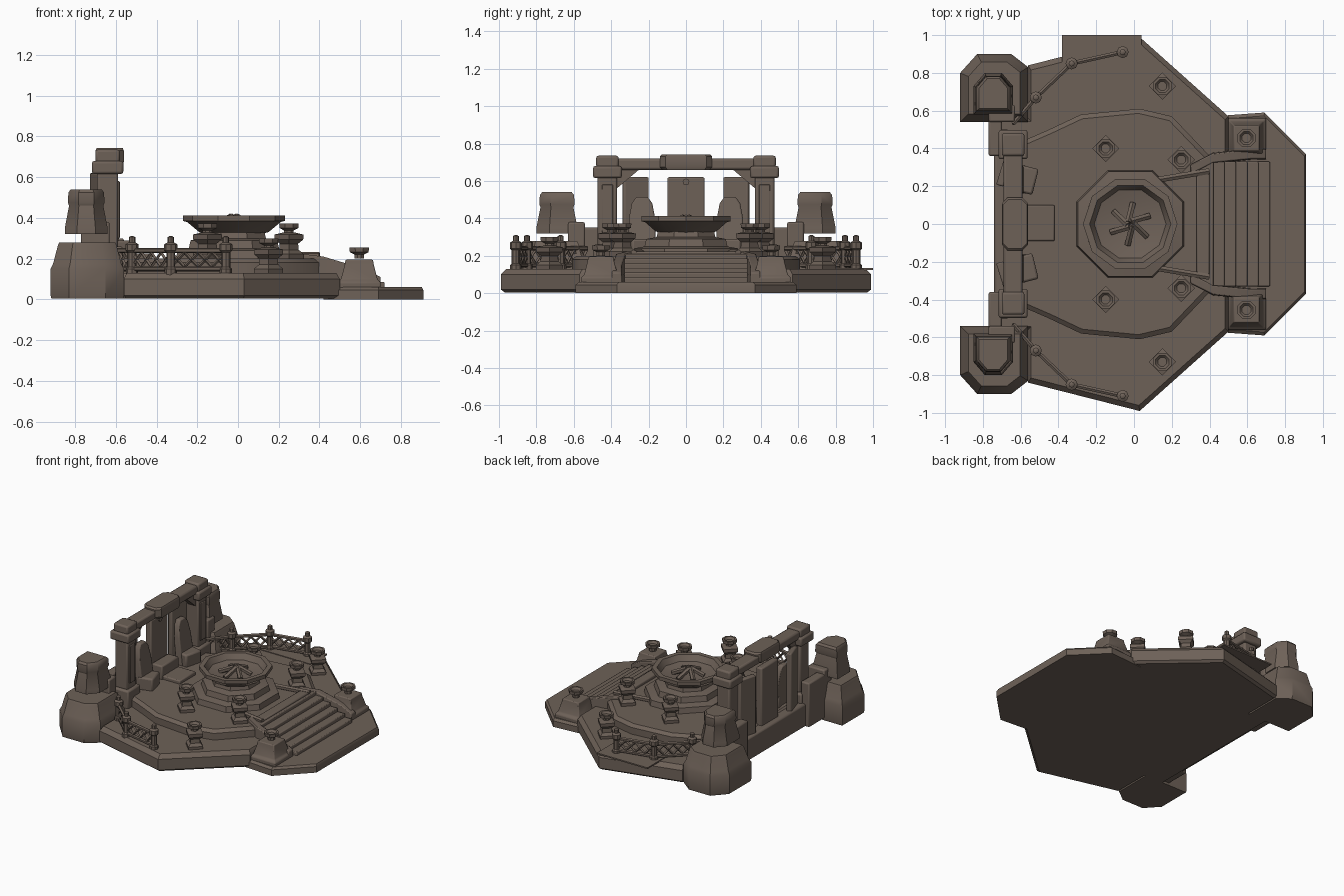
import bpy, bmesh, math
from mathutils import Vector, Matrix

if "Cube" in bpy.data.objects:
    bpy.data.objects.remove(bpy.data.objects["Cube"], do_unlink=True)

stone = bpy.data.materials.new("brown stone")
stone.use_nodes = True
COL = (0.155, 0.12, 0.097, 1)
stone.diffuse_color = COL
stone.node_tree.nodes["Principled BSDF"].inputs["Base Color"].default_value = COL
stone.node_tree.nodes["Principled BSDF"].inputs["Roughness"].default_value = 0.9


def finish(name, bm, bevel=0.0):
    """Turn a bmesh into a stone object with softened edges."""
    bmesh.ops.recalc_face_normals(bm, faces=bm.faces)
    me = bpy.data.meshes.new(name)
    bm.to_mesh(me)
    bm.free()
    me.materials.append(stone)
    ob = bpy.data.objects.new(name, me)
    bpy.context.collection.objects.link(ob)
    if bevel:
        m = ob.modifiers.new("bevel", "BEVEL")
        m.width, m.segments, m.limit_method = bevel, 2, "ANGLE"
    bpy.ops.object.select_all(action="DESELECT")
    ob.select_set(True)
    bpy.context.view_layer.objects.active = ob
    bpy.ops.object.shade_smooth_by_angle(angle=math.radians(35))
    return ob


def stack(name, rings, bevel=0.0):
    """Skin a list of equal-length point rings and cap both ends."""
    bm = bmesh.new()
    loops = [[bm.verts.new(p) for p in r] for r in rings]
    n = len(loops[0])
    for a, b in zip(loops, loops[1:]):
        for i in range(n):
            j = (i + 1) % n
            bm.faces.new((a[i], a[j], b[j], b[i]))
    bm.faces.new(loops[0])
    bm.faces.new(loops[-1])
    return finish(name, bm, bevel)


def tiers(name, outline, levels, bevel=0.0):
    """Outline raised through (height, scale) levels about its middle."""
    cx = (min(p[0] for p in outline) + max(p[0] for p in outline)) / 2
    cy = (min(p[1] for p in outline) + max(p[1] for p in outline)) / 2
    return stack(name, [[(cx + (x - cx) * s, cy + (y - cy) * s, z) for x, y in outline]
                        for z, s in levels], bevel)


def lathe(name, x, y, z, profile, sides, turn=0.0):
    return stack(name, [[(x + r * math.cos(turn + math.tau * i / sides),
                          y + r * math.sin(turn + math.tau * i / sides), z + h)
                         for i in range(sides)] for r, h in profile])


def box(name, x, y, z, bevel=0.008, turn=0.0):
    """Box from (min, max) ranges, optionally turned about its own vertical."""
    bm = bmesh.new()
    bmesh.ops.create_cube(bm, size=1)
    mid = Vector([(a + b) / 2 for a, b in (x, y, z)])
    size = [abs(b - a) for a, b in (x, y, z)]
    bm.transform(Matrix.Translation(mid) @ Matrix.Rotation(turn, 4, "Z")
                 @ Matrix.Diagonal((*size, 1)))
    return finish(name, bm, bevel)


def beam(name, a, b, r, sides=6):
    a, b = Vector(a), Vector(b)
    bm = bmesh.new()
    bmesh.ops.create_cone(bm, cap_ends=True, segments=sides, radius1=r, radius2=r,
                          depth=(b - a).length)
    bm.transform(Matrix.Translation((a + b) / 2)
                 @ (b - a).to_track_quat("Z", "Y").to_matrix().to_4x4())
    return finish(name, bm)


def both(half):
    return half + [(x, -y) for x, y in reversed(half)]


def side(y0, y1, s):
    return tuple(sorted((y0 * s, y1 * s)))


# Ground platform, raised terrace and entry slab
tiers("platform", both([(-.72, .56), (-.56, .56), (-.56, .84), (.03, .99), (.5, .57)]),
      [(.005, .98), (.02, 1), (.1, 1), (.13, .97)])
tiers("terrace", both([(-.68, .4), (-.45, .5), (-.28, .58), (.03, .61), (.2, .57), (.42, .34)]),
      [(.12, 1), (.18, 1), (.2, .96)])
tiers("entry_slab", both([(.42, .57), (.69, .59), (.91, .37)]), [(0, 1), (.045, 1), (.06, .97)])
box("rear_plate", (-.38, .04), (.8, 1), (.125, .135), 0)

# Entry stairs
for i in range(6):
    box("step", (.34, .72 - i * .06), (-.33, .33), (.05, .085 + i * .025), .006)
box("landing_sill", (.33, .4), (-.27, .27), (.19, .222))

# Fire bowl with stand and logs
bx = -.02
lathe("bowl_stand", bx, 0, .19, [(.31, 0), (.3, .05), (.24, .06), (.23, .1), (.17, .11), (.16, .15)],
      8, math.pi / 8)
lathe("fire_bowl", bx, 0, .32, [(.13, 0), (.17, .01), (.23, .06), (.25, .065), (.25, .092),
                                (.215, .092), (.19, .05), (.1, .03)], 10)
for i in range(6):
    a = i * math.tau / 6 + .4
    beam("log", (bx + .11 * math.cos(a), .11 * math.sin(a), .36),
         (bx + .015 * math.cos(a + 1), .015 * math.sin(a + 1), .405), .018)


def lamp(x, y, z, body=True):
    if body:
        lathe("lamp_body", x, y, z, [(.07, 0), (.072, .025), (.048, .045), (.045, .075),
                                     (.07, .095), (.072, .12), (.03, .13)], 4)
    lathe("lamp_dish", x, y, z + .12, [(.025, 0), (.025, .02), (.05, .032), (.052, .055),
                                       (.038, .055), (.025, .04)], 8, math.pi / 8)


# Back gate lintel
box("lintel", (-.69, -.59), (-.4, .4), (.66, .72), .012)
tiers("lintel_block", both([(-.7, .11), (-.67, .14), (-.59, .14), (-.56, .11)]),
      [(.66, .9), (.675, 1), (.73, 1), (.742, .92)])
box("centre_slab", (-.7, -.65), (-.1, .1), (.12, .62), .01)
box("centre_seat", (-.65, -.56), (-.1, .1), (.19, .3), .01)
box("centre_footing", (-.6, -.42), (-.09, .1), (.19, .225))
beam("slab_boss", (-.66, 0, .595), (-.64, 0, .595), .018, 8)
box("rear_curb", (-.74, -.66), (-.5, .5), (.02, .19), .012)

for s in (1, -1):
    # Lamps and entry pedestals
    lamp(.15, .73 * s, .125)
    lamp(.25, .34 * s, .198)
    lamp(-.15, .4 * s, .198)
    tiers("entry_pedestal", [(.49, .35 * s), (.7, .35 * s), (.7, .56 * s), (.49, .56 * s)],
          [(.05, 1), (.085, 1), (.1, .85), (.17, .68), (.195, .64)], .006)
    lamp(.595, .455 * s, .08, False)
    stack("stair_rail", [[(x, y * s, z) for y, z in
                          ((w - .03, .05), (w + .03, .05), (w + .025, h), (w - .025, h))]
                         for x, w, h in ((.7, .37, .11), (.62, .37, .15), (.42, .35, .21),
                                         (.3, .29, .225))], .006)
    beam("terrace_kerb", (.4, .28 * s, .215), (.1, .23 * s, .215), .018)

    # Gate pillars
    y = .42 * s
    for nm, hw, z in (("pillar_foot", .075, (.12, .26)), ("pillar_shaft", .052, (.25, .63)),
                      ("pillar_cap", .077, (.615, .68)), ("pillar_crown", .06, (.67, .735))):
        box(nm, (-.64 - hw, -.64 + hw), (y - hw, y + hw), z, .012)
    box("pillar_plaque", (-.592, -.58), (y - .03, y + .03), (.3, .58), .004)
    stack("gate_brace", [[(x, .37 * s, .56), (x, .37 * s, .67), (x, .24 * s, .67)]
                         for x in (-.67, -.61)])

    # Side slabs and rounded seats
    box("side_slab", (-.71, -.67), side(.2, .34, s), (.12, .62), .008, -.3 * s)
    arch = [(-.075, .19), (.075, .19), (.07, .4), (.055, .48), (.03, .515),
            (-.03, .515), (-.055, .48), (-.07, .4)]
    stack("seat_back", [[(x + lean * (z - .19), (.235 + u) * s, z) for u, z in arch]
                        for x, lean in ((-.63, -.1), (-.57, -.16))], .008)
    box("seat_base", (-.63, -.52), side(.165, .305, s), (.19, .29), .012, -.25 * s)

    # Corner towers
    tiers("tower_base", [(-.92, .54 * s), (-.92, .8 * s), (-.83, .9 * s), (-.65, .9 * s),
                         (-.56, .83 * s), (-.56, .54 * s)],
          [(.005, .98), (.02, 1), (.15, 1), (.175, .93), (.265, .8), (.28, .76)])
    top = [(-.85, .58 * s), (-.85, .73 * s), (-.79, .8 * s), (-.7, .8 * s),
           (-.64, .73 * s), (-.64, .58 * s)]
    tiers("tower_top", top, [(.32, 1), (.35, 1), (.46, .8), (.475, .86), (.525, .83), (.54, .72)])
    box("tower_link", (-.77, -.63), side(.54, .63, s), (.12, .38), .01)
    box("rear_wall", (-.77, -.7), side(.36, .58, s), (.02, .35), .01)

    # Fence with crossed slats
    posts = [(-.64, .53), (-.52, .67), (-.33, .85), (-.06, .91)]
    for px, py in posts[1:]:
        lathe("fence_post", px, py * s, .12, [(.03, 0), (.03, .03), (.022, .04), (.022, .11),
                                              (.032, .12), (.032, .15), (.016, .16),
                                              (.016, .185), (.008, .19)], 8)
    for (ax, ay), (cx, cy) in zip(posts, posts[1:]):
        a, c = Vector((ax, ay * s, 0)), Vector((cx, cy * s, 0))
        for h in (.15, .24):
            beam("fence_rail", a + Vector((0, 0, h)), c + Vector((0, 0, h)), .013)
        for k in range(4):
            p, q = a.lerp(c, k / 4), a.lerp(c, (k + 1) / 4)
            for lo, hi in ((.16, .23), (.23, .16)):
                beam("fence_slat", p + Vector((0, 0, lo)), q + Vector((0, 0, hi)), .008, 4)
